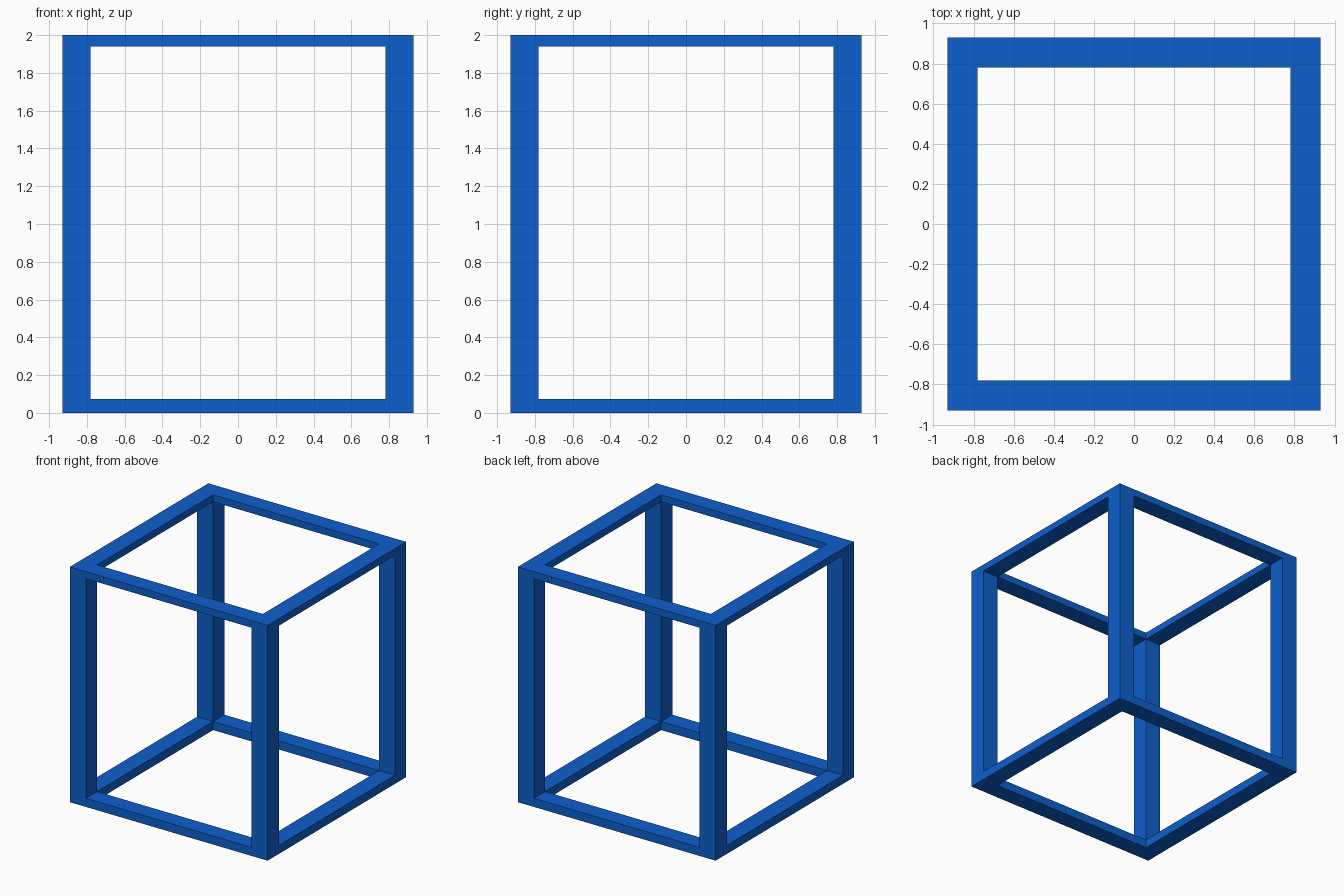
import bpy
import bmesh

if "Cube" in bpy.data.objects:
    bpy.data.objects.remove(bpy.data.objects["Cube"])

OUT, INN = 0.93, 0.78          # outer and inner half widths
Z0, Z1, Z2, Z3 = 0.0, 0.073, 1.94, 2.0

blue = bpy.data.materials.new("frame blue")
blue.diffuse_color = (0.004, 0.116, 0.61, 1)
blue.use_nodes = True
blue.node_tree.nodes["Principled BSDF"].inputs["Base Color"].default_value = blue.diffuse_color


def add_object(name, bm):
    bmesh.ops.recalc_face_normals(bm, faces=bm.faces)
    mesh = bpy.data.meshes.new(name)
    bm.to_mesh(mesh)
    bm.free()
    mesh.materials.append(blue)
    bpy.context.collection.objects.link(bpy.data.objects.new(name, mesh))


def square_ring(name, low, high):
    # mitred square rail: flat ring extruded upwards
    bm = bmesh.new()
    corners = [(-1, -1), (1, -1), (1, 1), (-1, 1)]
    outer = [bm.verts.new((x * OUT, y * OUT, low)) for x, y in corners]
    inner = [bm.verts.new((x * INN, y * INN, low)) for x, y in corners]
    faces = []
    for i in range(4):
        j = (i + 1) % 4
        faces.append(bm.faces.new((outer[i], outer[j], inner[j], inner[i])))
    ext = bmesh.ops.extrude_face_region(bm, geom=faces, use_keep_orig=True)
    top = [v for v in ext["geom"] if isinstance(v, bmesh.types.BMVert)]
    bmesh.ops.translate(bm, verts=top, vec=(0, 0, high - low))
    add_object(name, bm)


def post(name, sx, sy):
    # square corner post between the two rails
    bm = bmesh.new()
    bmesh.ops.create_cube(bm, size=1)
    mid = (OUT + INN) / 2
    bmesh.ops.scale(bm, verts=bm.verts, vec=(OUT - INN, OUT - INN, Z2 - Z1))
    bmesh.ops.translate(bm, verts=bm.verts, vec=(sx * mid, sy * mid, (Z1 + Z2) / 2))
    add_object(name, bm)


square_ring("bottom_rail", Z0, Z1)
square_ring("top_rail", Z2, Z3)
for side_y, sy in (("front", -1), ("back", 1)):
    for side_x, sx in (("left", -1), ("right", 1)):
        post(f"{side_y}_{side_x}_post", sx, sy)
